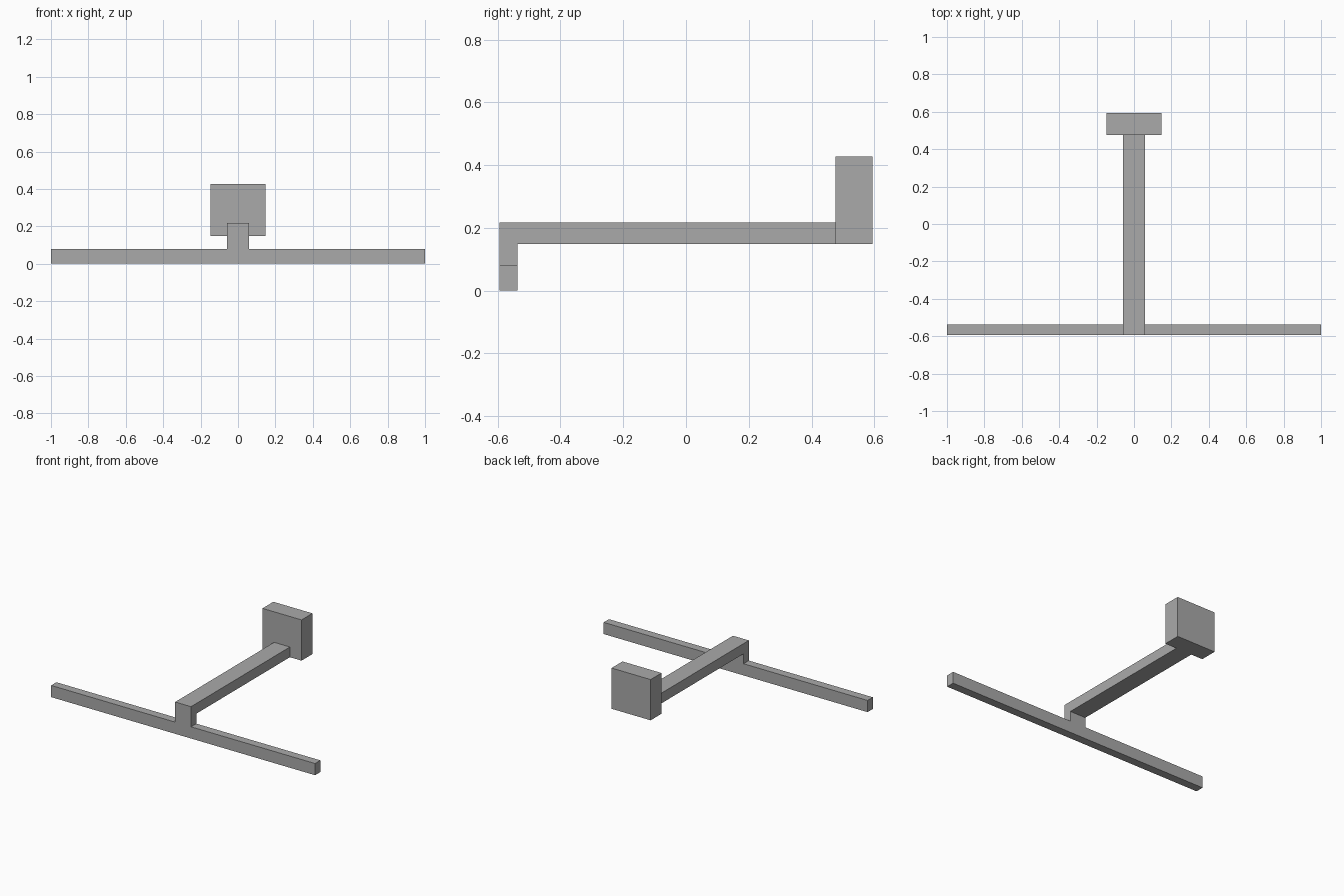
import bpy
import bmesh

cube = bpy.data.objects.get("Cube")
if cube:
    bpy.data.objects.remove(cube, do_unlink=True)

# Single plain grey
grey = bpy.data.materials.new("plain_grey")
grey.use_nodes = True
colour = (0.4, 0.4, 0.4, 1)
grey.diffuse_color = colour
grey.node_tree.nodes["Principled BSDF"].inputs["Base Color"].default_value = colour


def extrude_profile(name, half_width, profile):
    """Extrude a (y, z) outline symmetrically along x."""
    bm = bmesh.new()
    face = bm.faces.new([bm.verts.new((-half_width, y, z)) for y, z in profile])
    result = bmesh.ops.extrude_face_region(bm, geom=[face])
    verts = [v for v in result["geom"] if isinstance(v, bmesh.types.BMVert)]
    bmesh.ops.translate(bm, verts=verts, vec=(2 * half_width, 0, 0))
    bmesh.ops.recalc_face_normals(bm, faces=bm.faces[:])
    mesh = bpy.data.meshes.new(name)
    bm.to_mesh(mesh)
    bm.free()
    mesh.materials.append(grey)
    obj = bpy.data.objects.new(name, mesh)
    bpy.context.collection.objects.link(obj)
    return obj


def rectangle(y0, y1, z0, z1):
    return [(y0, z0), (y1, z0), (y1, z1), (y0, z1)]


FRONT, BACK = -0.594, 0.594
BAR_BACK, BAR_TOP = -0.537, 0.08
ARM_BOTTOM, ARM_TOP = 0.148, 0.218
BLOCK_FRONT = 0.476

# Long crossbar at the front
extrude_profile("crossbar", 1.0, rectangle(FRONT, BAR_BACK, 0, BAR_TOP))

# Bent arm: short post rising from the bar, then a straight run to the back
extrude_profile("bent_arm", 0.06, [
    (FRONT, BAR_TOP), (BAR_BACK, BAR_TOP), (BAR_BACK, ARM_BOTTOM),
    (BLOCK_FRONT, ARM_BOTTOM), (BLOCK_FRONT, ARM_TOP), (FRONT, ARM_TOP)])

# Block at the rear end
extrude_profile("rear_block", 0.148, rectangle(BLOCK_FRONT, BACK, ARM_BOTTOM, 0.427))
